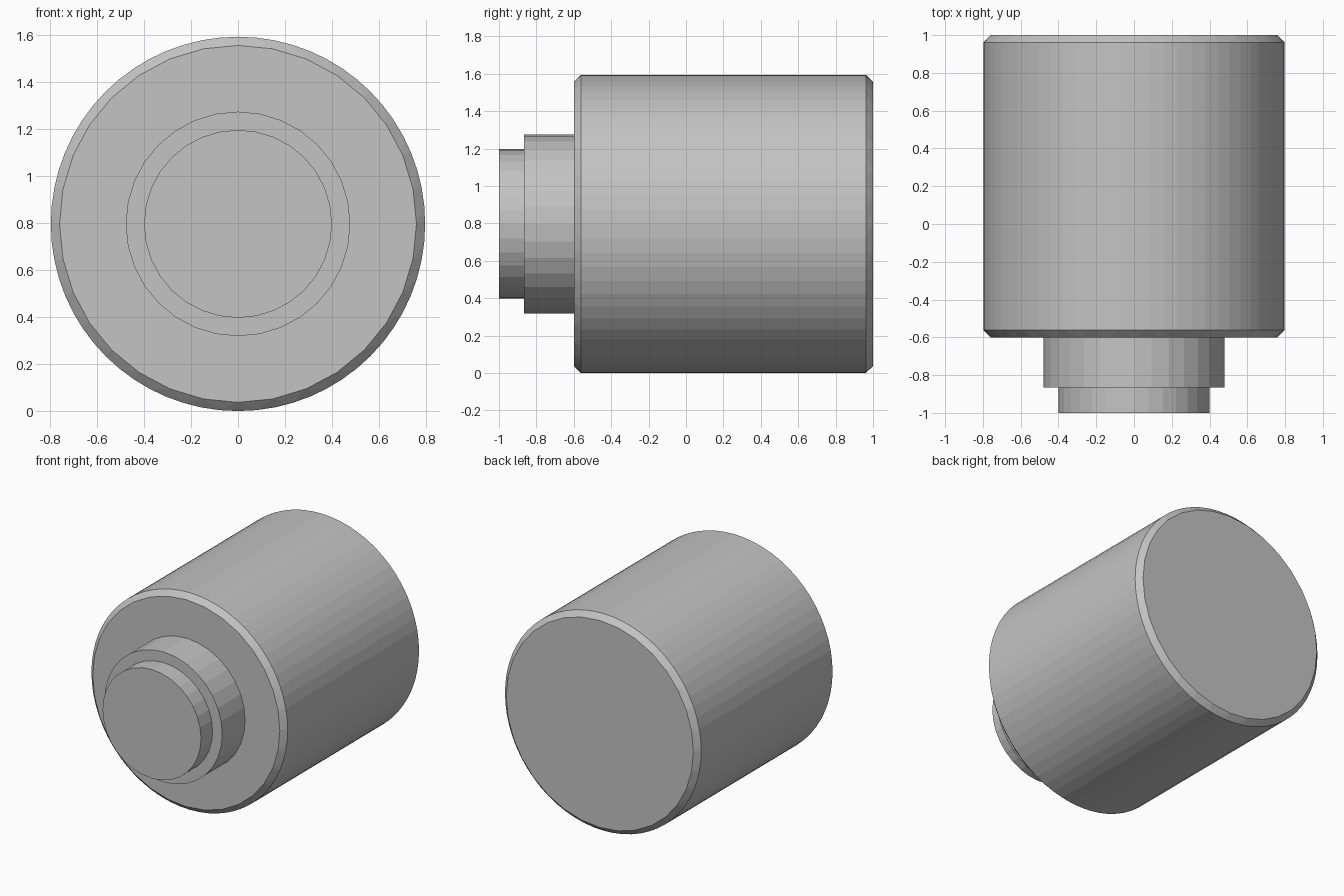
import bpy
import bmesh
from math import cos, sin, tau

old = bpy.data.objects.get("Cube")
if old:
    bpy.data.objects.remove(old, do_unlink=True)

AXIS_Z = 0.797
grey = bpy.data.materials.new("plain grey")
grey.use_nodes = True
colour = (0.55, 0.55, 0.55, 1)
grey.diffuse_color = colour
grey.node_tree.nodes["Principled BSDF"].inputs["Base Color"].default_value = colour


def ring(bm, radius, y, sides):
    """Circle of vertices around the horizontal axis."""
    return [bm.verts.new((radius * sin(tau * i / sides), y,
                          AXIS_Z + radius * cos(tau * i / sides)))
            for i in range(sides)]


def bridge(bm, a, b):
    """Join two rings; b has as many vertices as a, or twice as many."""
    n = len(a)
    for i in range(n):
        j = (i + 1) % n
        if len(b) == n:
            bm.faces.new((a[i], a[j], b[j], b[i]))
        else:
            p, q, r = b[2 * i], b[2 * i + 1], b[2 * j]
            bm.faces.new((a[i], q, p))
            bm.faces.new((a[i], a[j], q))
            bm.faces.new((a[j], r, q))


def turned_part(name, profile):
    """Closed flat-faced solid from (radius, y, sides) stations."""
    bm = bmesh.new()
    rings = [ring(bm, *station) for station in profile]
    for a, b in zip(rings, rings[1:]):
        bridge(bm, *sorted((a, b), key=len))
    bm.faces.new(rings[0])
    bm.faces.new(rings[-1])
    bmesh.ops.recalc_face_normals(bm, faces=bm.faces)
    mesh = bpy.data.meshes.new(name)
    bm.to_mesh(mesh)
    bm.free()
    mesh.materials.append(grey)
    obj = bpy.data.objects.new(name, mesh)
    bpy.context.collection.objects.link(obj)
    return obj


# Main drum, bevelled at both ends
turned_part("drum_body", [(0.76, -0.6, 32), (0.797, -0.562, 64),
                          (0.797, 0.962, 64), (0.76, 1.0, 32)])
# Stepped shaft at the front
turned_part("shaft_collar", [(0.478, -0.866, 32), (0.478, -0.6, 32)])
turned_part("shaft_tip", [(0.4, -1.0, 32), (0.4, -0.866, 32)])
